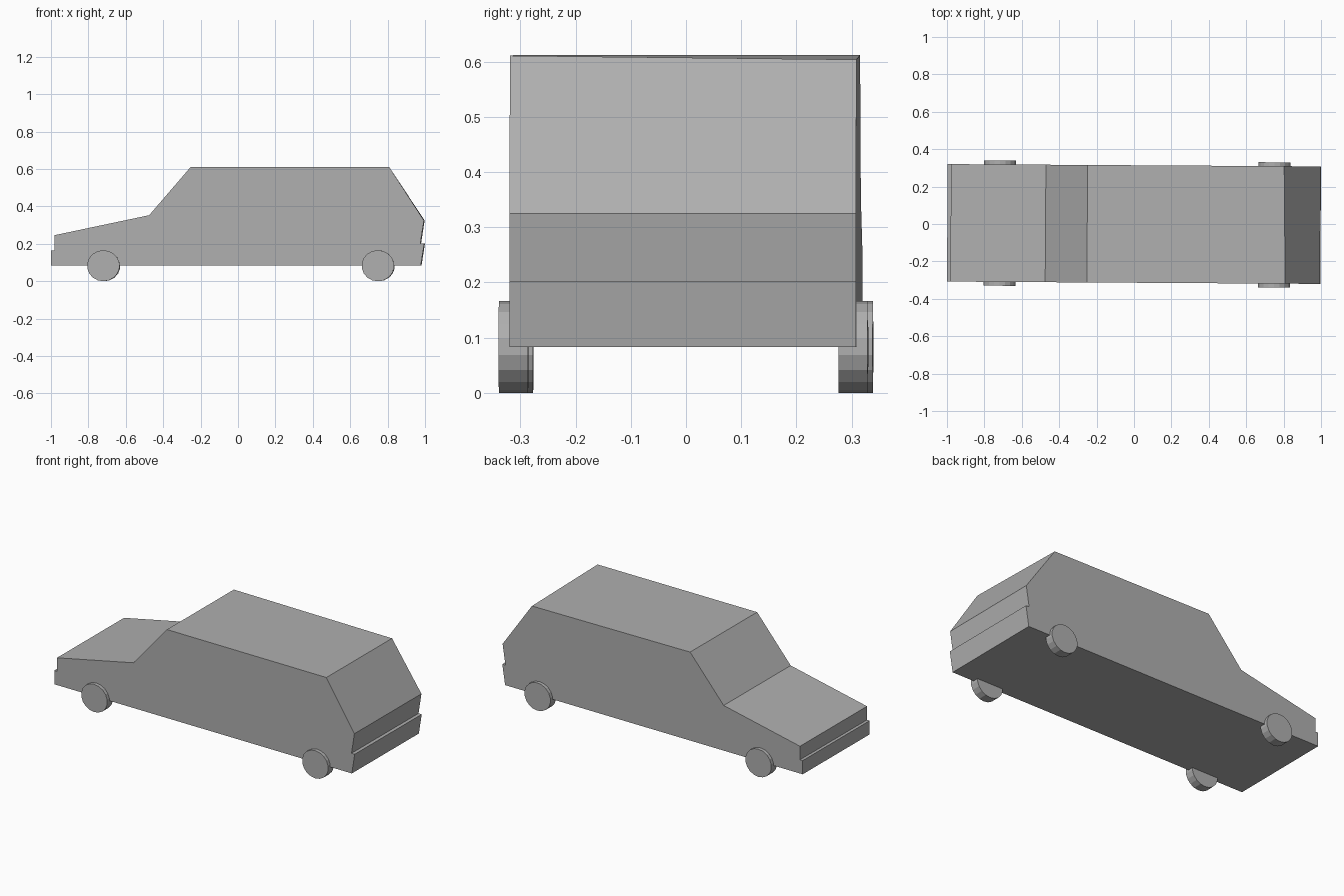
import bpy, bmesh, math
from mathutils import Matrix, Vector

if "Cube" in bpy.data.objects:
    bpy.data.objects.remove(bpy.data.objects["Cube"])

YAW = Matrix.Rotation(-0.0062, 4, 'Z')  # the car sits very slightly turned

# Mid-dark grey paint for every part
paint = bpy.data.materials.new("dark_grey")
paint.diffuse_color = (0.43, 0.43, 0.43, 1)
paint.use_nodes = True
paint.node_tree.nodes["Principled BSDF"].inputs["Base Color"].default_value = paint.diffuse_color


def finish(name, bm):
    bmesh.ops.recalc_face_normals(bm, faces=bm.faces)
    bm.transform(YAW)
    mesh = bpy.data.meshes.new(name)
    bm.to_mesh(mesh)
    bm.free()
    mesh.materials.append(paint)
    obj = bpy.data.objects.new(name, mesh)
    bpy.context.collection.objects.link(obj)


# Body: side profile (x, z) extruded across the width
profile = [(-0.998, 0.083), (-0.998, 0.165), (-0.98, 0.165), (-0.98, 0.246),
           (-0.473, 0.353), (-0.25, 0.612), (0.81, 0.611), (0.996, 0.325),
           (0.977, 0.203), (0.998, 0.203), (0.979, 0.083)]
HALF = 0.314
bm = bmesh.new()
side = bm.faces.new([bm.verts.new((x, -HALF, z)) for x, z in profile])
ext = bmesh.ops.extrude_face_region(bm, geom=[side])
far = [v for v in ext['geom'] if isinstance(v, bmesh.types.BMVert)]
bmesh.ops.translate(bm, verts=far, vec=(0, 2 * HALF, 0))
# Far rear roof corner droops a little
for v in far:
    if abs(v.co.x - 0.81) < 0.001:
        v.co += Vector((-0.009, 0, -0.007))
finish("body", bm)

# Wheels: low-sided cylinders partly sunk into the body sides
RX, RZ = 0.087, 0.083
for end, x in (("front", -0.718), ("rear", 0.75)):
    for name, s in (("right", -1), ("left", 1)):
        bm = bmesh.new()
        place = (Matrix.Translation((x, s * 0.308, RZ))
                 @ Matrix.Diagonal((RX, 1, RZ, 1))
                 @ Matrix.Rotation(math.pi / 2, 4, 'X'))
        bmesh.ops.create_cone(bm, cap_ends=True, segments=18, radius1=1,
                              radius2=1, depth=0.053, matrix=place)
        finish(f"{end}_{name}_wheel", bm)
